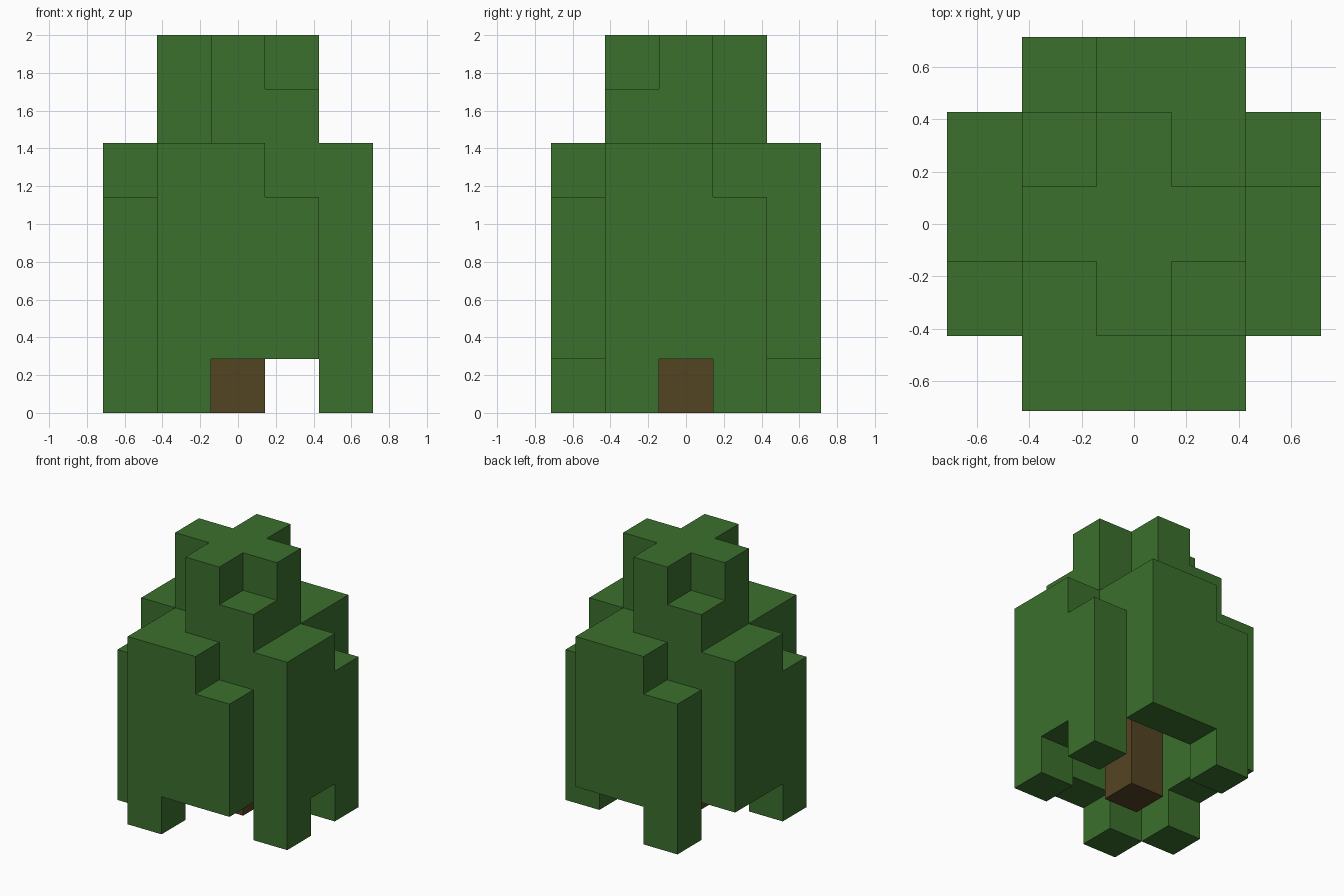
import bpy
import bmesh
from mathutils import Vector

UNIT = 2 / 7  # edge of one block

# Block columns: top height per cell, front row first
HEIGHT_ROWS = ["05540", "45765", "57775", "56754", "04550"]
# Skirt columns that hang down to the ground
HANGING = {(-1, -2), (-2, -1), (2, -1), (2, 1), (-1, 2)}
ROOF = 3  # underside of the crown above the hollow

if "Cube" in bpy.data.objects:
    bpy.data.objects.remove(bpy.data.objects["Cube"])


def make_material(name, rgb):
    mat = bpy.data.materials.new(name)
    mat.use_nodes = True
    colour = (*rgb, 1)
    mat.diffuse_color = colour
    mat.node_tree.nodes["Principled BSDF"].inputs["Base Color"].default_value = colour
    return mat


def build_blocks(name, cells, mat):
    """Join unit blocks into one closed shell, keeping only exposed sides."""
    bm = bmesh.new()
    for cell in cells:
        centre = Vector(cell) + Vector((0, 0, 0.5))
        for axis in range(3):
            for sign in (-1, 1):
                neighbour = list(cell)
                neighbour[axis] += sign
                if tuple(neighbour) in cells:
                    continue
                normal, u, v = Vector(), Vector(), Vector()
                normal[axis] = sign / 2
                u[(axis + 1) % 3] = 0.5
                v[(axis + 2) % 3] = sign / 2
                corners = (-u - v, u - v, u + v, v - u)
                bm.faces.new([bm.verts.new((centre + normal + c) * UNIT) for c in corners])
    bmesh.ops.remove_doubles(bm, verts=bm.verts, dist=0.001)
    bmesh.ops.dissolve_limit(bm, angle_limit=0.01, verts=bm.verts, edges=bm.edges)
    mesh = bpy.data.meshes.new(name)
    bm.to_mesh(mesh)
    bm.free()
    mesh.materials.append(mat)
    obj = bpy.data.objects.new(name, mesh)
    bpy.context.collection.objects.link(obj)
    return obj


leaf_green = make_material("leaf_green", (0.044, 0.162, 0.026))
bark_brown = make_material("bark_brown", (0.088, 0.058, 0.016))

# Leaves: solid crown over the trunk, with an outer skirt hanging around it
leaves = set()
for row, tops in enumerate(HEIGHT_ROWS):
    for col, top in enumerate(tops):
        x, y = col - 2, row - 2
        in_crown = max(abs(x), abs(y)) < 2
        bottom = ROOF if in_crown else (0 if (x, y) in HANGING else 1)
        leaves.update((x, y, z) for z in range(bottom, int(top)))
build_blocks("leaf_canopy", leaves, leaf_green)

# Trunk: single column from the ground to the crown
build_blocks("trunk", {(0, 0, z) for z in range(ROOF)}, bark_brown)
